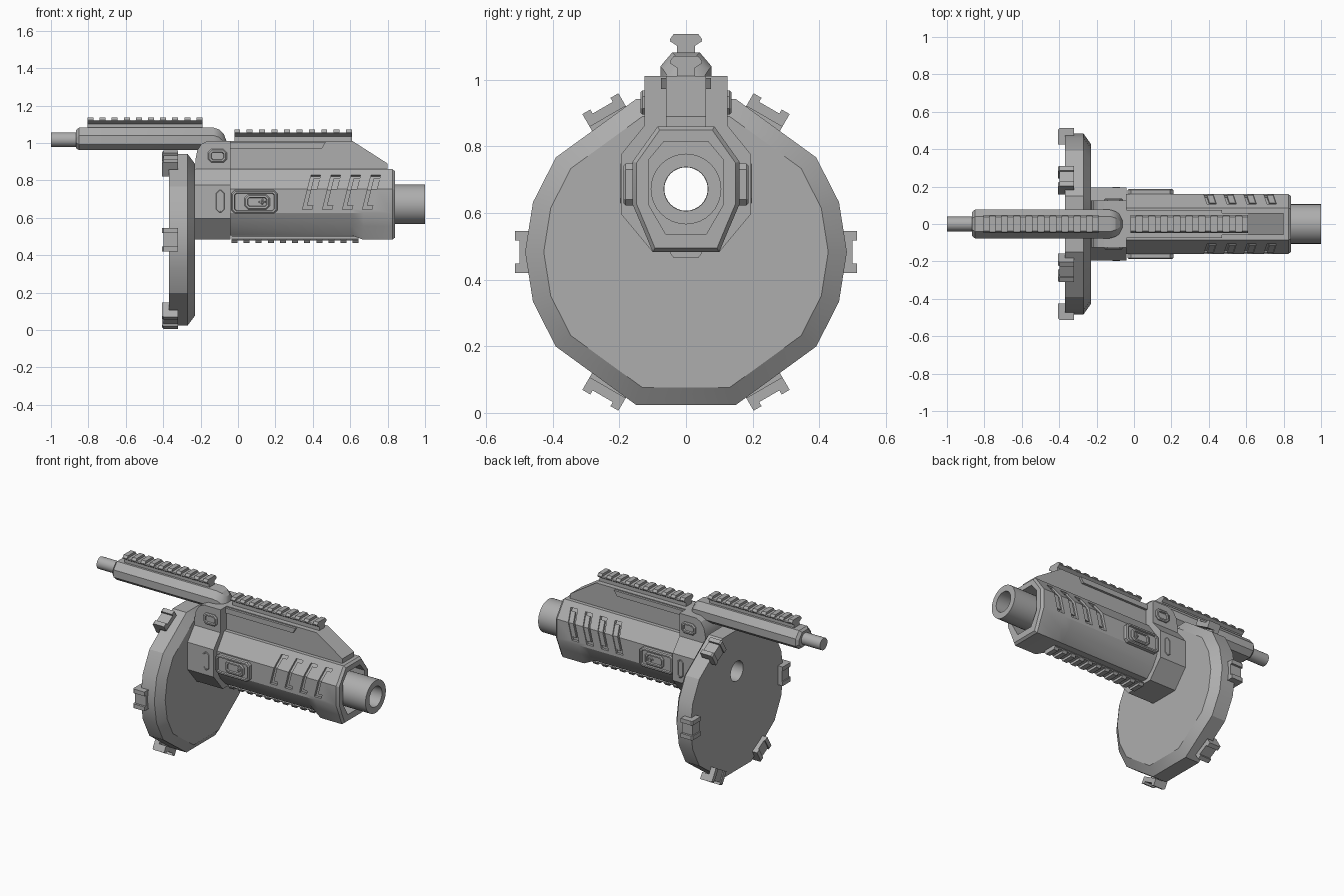
import bpy, bmesh, math
from mathutils import Matrix

if "Cube" in bpy.data.objects:
    bpy.data.objects.remove(bpy.data.objects["Cube"])

grey = bpy.data.materials.new("matte_grey")
grey.use_nodes = True
colour = (0.42, 0.42, 0.42, 1)
grey.diffuse_color = colour
grey.node_tree.nodes["Principled BSDF"].inputs["Base Color"].default_value = colour

BORE_Z = 0.672
DISC_Z = 0.483


def loft(name, loops, mirror=False):
    """Skin a row of equal-length point loops and cap both ends."""
    bm = bmesh.new()
    rings = [[bm.verts.new(p) for p in loop] for loop in loops]
    for a, b in zip(rings, rings[1:]):
        for i in range(len(a)):
            j = (i + 1) % len(a)
            bm.faces.new((a[i], a[j], b[j], b[i]))
    bm.faces.new(rings[0])
    bm.faces.new(rings[-1])
    bmesh.ops.recalc_face_normals(bm, faces=bm.faces)
    if mirror:
        copy = bmesh.ops.duplicate(bm, geom=bm.verts[:] + bm.edges[:] + bm.faces[:])["geom"]
        bmesh.ops.scale(bm, vec=(1, -1, 1), verts=[g for g in copy if isinstance(g, bmesh.types.BMVert)])
        bmesh.ops.reverse_faces(bm, faces=[g for g in copy if isinstance(g, bmesh.types.BMFace)])
    mesh = bpy.data.meshes.new(name)
    bm.to_mesh(mesh)
    bm.free()
    mesh.materials.append(grey)
    obj = bpy.data.objects.new(name, mesh)
    bpy.context.collection.objects.link(obj)
    return obj


def both(half):
    """Complete a (y, z) half profile with its mirror image."""
    return half + [(-y, z) for y, z in reversed(half)]


def along_x(name, *sections):
    return loft(name, [[(x, y, z) for y, z in pts] for x, pts in sections])


def along_y(name, pts, half):
    return loft(name, [[(x, y, z) for x, z in pts] for y in (-half, half)])


def box(name, x0, x1, y0, y1, z0, z1):
    return along_x(name, *[(x, [(y0, z0), (y1, z0), (y1, z1), (y0, z1)]) for x in (x0, x1)])


def circle(r, n, z=BORE_Z):
    return [(r * math.cos(math.tau * i / n), z + r * math.sin(math.tau * i / n)) for i in range(n)]


def tube(name, x0, x1, r, n=32, z=BORE_Z):
    return along_x(name, (x0, circle(r, n, z)), (x1, circle(r, n, z)))


def cut(target, cutter):
    mod = target.modifiers.new("cut", "BOOLEAN")
    mod.operation = "DIFFERENCE"
    mod.solver = "EXACT"
    mod.object = cutter
    bpy.context.view_layer.objects.active = target
    bpy.ops.object.modifier_apply(modifier=mod.name)
    bpy.data.objects.remove(cutter)


def panel(name, x0, x1, z0, z1, y, rise, rim=0.015, sink=0.01):
    """Raised side plate with cut corners and a sunken middle, on both sides."""
    def ring(inset, depth):
        a, b, c, d = x0 + inset, x1 - inset, z0 + inset, z1 - inset
        k = max(0.018 - inset / 2, 0.006)
        pts = [(a + k, c), (b - k, c), (b, c + k), (b, d - k),
               (b - k, d), (a + k, d), (a, d - k), (a, c + k)]
        return [(x, depth, z) for x, z in pts]
    top = y + rise
    return loft(name, [ring(0, y - 0.02), ring(0, top - 0.006), ring(0.006, top),
                       ring(rim, top), ring(rim + 0.003, top - sink)], mirror=True)


def rail(name, x0, x1, z, count, up=1):
    """Accessory rail: a flanged strip carrying evenly spaced teeth."""
    base = both([(0.027, 0), (0.027, 0.024), (0.048, 0.038), (0.044, 0.044)])
    tooth = both([(0.046, 0.036), (0.048, 0.044), (0.037, 0.059)])
    place = lambda pts: [(y, z + up * h) for y, h in pts]
    along_x(name + "_strip", (x0, place(base)), (x1, place(base)))
    width = 0.032
    for i in range(count):
        x = x0 + (x1 - x0 - width) * i / (count - 1)
        along_x(f"{name}_tooth_{i + 1}", (x, place(tooth)), (x + width, place(tooth)))


# Rear disc with bevelled front rim
def disc_ring(r):
    angles = [a for a in range(0, 360, 18) if a not in (54, 90, 126, 234, 270, 306)]
    return [(r * math.cos(math.radians(a)), DISC_Z + r * math.sin(math.radians(a))) for a in angles]


disc = along_x("rear_disc", (-0.37, disc_ring(0.483)), (-0.27, disc_ring(0.483)), (-0.23, disc_ring(0.427)))
cut(disc, tube("bore_cutter", -0.5, 0, 0.065))

# Six hooked clips around the disc
for i in range(6):
    turn = Matrix.Translation((0, 0, DISC_Z)) @ Matrix.Rotation(math.radians(60 * i), 4, "X")
    hook = [(-0.398, 0.425), (-0.368, 0.425), (-0.368, 0.47), (-0.32, 0.47), (-0.32, 0.5), (-0.398, 0.5)]
    end = [(-0.405, 0.425), (-0.37, 0.425), (-0.37, 0.47), (-0.32, 0.47),
           (-0.32, 0.514), (-0.397, 0.514), (-0.405, 0.506)]
    pieces = [(hook, -0.05, 0.05), (end, -0.0625, -0.035), (end, 0.035, 0.0625)]
    for label, (pts, a, b) in zip(("hook", "left_lip", "right_lip"), pieces):
        clip = loft(f"clip_{i + 1}_{label}", [[(x, r, w) for x, r in pts] for w in (a, b)])
        clip.data.transform(turn)

# Receiver and its raised upper block
shell = both([(0.1, 0.483), (0.195, 0.597), (0.195, 0.776), (0.125, 0.862)])
receiver = along_x("receiver", (-0.235, shell), (-0.04, shell))
cut(receiver, tube("bore_cutter", -0.5, 0.5, 0.065))
along_y("receiver_top", [(-0.04, 0.85), (-0.04, 1.012), (-0.16, 1.012), (-0.195, 0.995),
                         (-0.218, 0.96), (-0.228, 0.91), (-0.228, 0.85)], 0.125)
panel("receiver_top_latch", -0.16, -0.06, 0.895, 0.968, 0.125, 0.012)
panel("receiver_slot", -0.12, -0.07, 0.625, 0.752, 0.195, 0.003, 0.01, 0.012)

# Handguard, undercut behind a full-depth nose
upper = [(0.16, 0.625), (0.16, 0.755), (0.085, 0.86)]
slim = both([(0.07, 0.505), (0.125, 0.56)] + upper)
full = both([(0.1, 0.483), (0.13, 0.555)] + upper)
nose = [(y * 0.93, BORE_Z + (z - BORE_Z) * 0.94) for y, z in full]
guard = along_x("handguard", (-0.05, slim), (0.61, slim), (0.67, full), (0.825, full), (0.84, nose))
opening = both([(0.06, 0.535), (0.112, 0.625), (0.112, 0.76), (0.066, 0.815)])
cut(guard, along_x("opening_cutter", (0.72, opening), (0.9, opening)))
cut(guard, tube("bore_cutter", -0.5, 0.9, 0.065))

# Four slanted vents wrapping over each upper edge
vent = [(0.143, 0.645), (0.143, 0.75), (0.092, 0.822), (0.14, 0.845), (0.2, 0.8), (0.2, 0.645)]
for i in range(4):
    for side in (-1, 1):
        start = 0.345 + i * 0.107
        loops = [[(x + (z - 0.645) * 0.25, side * y, z) for y, z in vent] for x in (start, start + 0.05)]
        cut(guard, loft("vent_cutter", loops))
        bar = [(0.14, 0.665), (0.154, 0.665), (0.154, 0.752), (0.112, 0.811), (0.1, 0.8)]
        loops = [[(x + (z - 0.645) * 0.25, side * y, z) for y, z in bar]
                 for x in (start + 0.018, start + 0.05)]
        loft(f"vent_insert_{i + 1}_{'right' if side < 0 else 'left'}", loops)

# Side control panel with button
panel("control_panel", -0.035, 0.21, 0.622, 0.748, 0.16, 0.027)
panel("control_button", 0.035, 0.17, 0.645, 0.725, 0.172, 0.016)
panel("control_stud", 0.11, 0.15, 0.67, 0.7, 0.172, 0.012, 0.008, 0.002)

# Barrel
barrel = tube("barrel", 0.6, 1.0, 0.106)
cut(barrel, tube("bore_cutter", 0.5, 1.1, 0.066))

# Sloped top cover and side ledges
along_y("top_cover", [(-0.05, 0.85), (-0.05, 1.012), (0.61, 1.012), (0.8, 0.89), (0.8, 0.85)], 0.06)
along_y("cover_ledge", [(-0.05, 0.972), (0.45, 0.972), (0.47, 1.006), (-0.05, 1.006)], 0.075)


# Upper rear arm with rounded front and a rod at the back
def arm(x, w, low, high, c=0.042):
    return x, both([(w - c * 0.8, low), (w, low + c * 0.7), (w, high - c), (w - c * 0.85, high)])


along_x("rear_arm", arm(-0.865, 0.065, 0.972, 1.07), arm(-0.85, 0.077, 0.962, 1.082),
        arm(-0.13, 0.077, 0.962, 1.082), arm(-0.1, 0.068, 0.962, 1.072),
        arm(-0.075, 0.052, 0.962, 1.048), arm(-0.062, 0.038, 0.962, 1.01, 0.02))
tube("rear_rod", -1.0, -0.84, 0.039, 20, 1.018)

# Accessory rails
rail("rear_rail", -0.805, -0.19, 1.078, 10)
rail("front_rail", -0.02, 0.61, 1.012, 10)
rail("lower_rail", -0.035, 0.645, 0.524, 11, -1)

# Keep hard edges crisp while rounding the tubes
bpy.ops.object.select_all(action="DESELECT")
for obj in bpy.context.scene.objects:
    if obj.type == "MESH" and obj.data.materials and obj.data.materials[0] == grey:
        obj.select_set(True)
        bpy.context.view_layer.objects.active = obj
bpy.ops.object.shade_smooth_by_angle(angle=math.radians(25))
